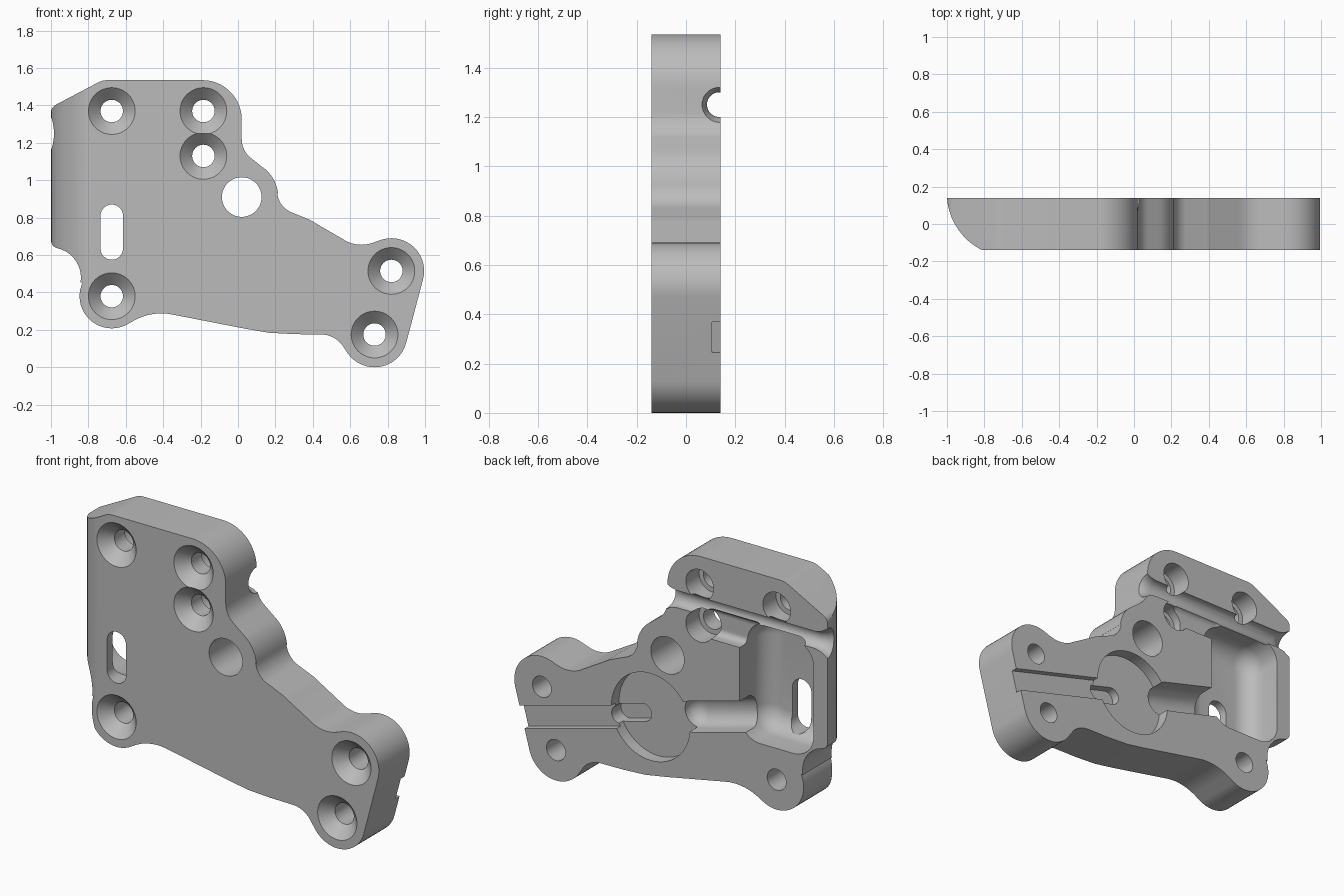
import bpy, bmesh
from math import sin, cos, pi, radians, ceil, atan2, degrees
from mathutils import Vector

cube = bpy.data.objects.get("Cube")
if cube:
    bpy.data.objects.remove(cube)

BACK, FRONT = 0.14, -0.14
OUT = 0.2          # cutters reach past the back face to here

metal = bpy.data.materials.new("plain grey")
metal.use_nodes = True
grey = (0.5, 0.5, 0.5, 1)
metal.diffuse_color = grey
metal.node_tree.nodes["Principled BSDF"].inputs["Base Color"].default_value = grey


def outline(arcs):
    """Chain of arcs (cx, cz, radius, start, end) joined by straight lines."""
    pts = []
    for cx, cz, r, a, b in arcs:
        n = max(2, ceil(abs(b - a) / 7))
        for i in range(n + 1):
            t = radians(a + (b - a) * i / n)
            pts.append((cx + r * cos(t), cz + r * sin(t)))
    return pts


def stadium(p, q, r):
    """Slot outline between two centres."""
    a = degrees(atan2(q[1] - p[1], q[0] - p[0]))
    return outline([(*q, r, a + 90, a - 90), (*p, r, a - 90, a - 270)])


def rounded_box(x0, x1, z0, z1, r):
    return outline([(x0 + r, z1 - r, r, 180, 90), (x1 - r, z1 - r, r, 90, 0),
                    (x1 - r, z0 + r, r, 0, -90), (x0 + r, z0 + r, r, -90, -180)])


def finish(name, bm):
    bmesh.ops.recalc_face_normals(bm, faces=bm.faces)
    mesh = bpy.data.meshes.new(name)
    bm.to_mesh(mesh)
    bm.free()
    ob = bpy.data.objects.new(name, mesh)
    bpy.context.collection.objects.link(ob)
    return ob


def prism(name, pts, lo, hi, fillet=0, upright=False):
    """Extrude an outline along y (or z if upright), with an optional floor fillet."""
    bm = bmesh.new()
    place = (lambda u, v: (u, v, lo)) if upright else (lambda u, v: (u, lo, v))
    floor = bm.faces.new([bm.verts.new(place(*p)) for p in pts])
    rim = list(floor.edges)
    new = bmesh.ops.extrude_face_region(bm, geom=[floor], use_keep_orig=True)["geom"]
    move = (0, 0, hi - lo) if upright else (0, hi - lo, 0)
    bmesh.ops.translate(bm, vec=move, verts=[g for g in new if isinstance(g, bmesh.types.BMVert)])
    if fillet:
        bmesh.ops.recalc_face_normals(bm, faces=bm.faces)
        bmesh.ops.bevel(bm, geom=rim, offset=fillet, segments=7, profile=0.5,
                        affect='EDGES', clamp_overlap=False)
    return finish(name, bm)


def lathe(name, profile, origin, axis, n=48):
    """Spin (distance, radius) pairs round an axis."""
    bm = bmesh.new()
    turn = Vector(axis).to_track_quat('Z', 'Y')
    rings = []
    for d, r in profile:
        rings.append([bm.verts.new(Vector(origin) + turn @ Vector(
            (r * cos(2 * pi * i / n), r * sin(2 * pi * i / n), d))) for i in range(n)])
    for a, b in zip(rings, rings[1:]):
        for i in range(n):
            j = (i + 1) % n
            bm.faces.new((a[i], a[j], b[j], b[i]))
    bm.faces.new(rings[0])
    bm.faces.new(rings[-1])
    return finish(name, bm)


# Plate body
body = prism("bracket_plate", outline([
    (-0.95, 1.36, 0.05, 180, 117), (-0.70, 1.435, 0.1, 117, 90),
    (-0.19, 1.325, 0.21, 90, 0), (0.15, 1.22, 0.13, 180, 238),
    (0.02, 0.91, 0.195, 58, 5), (0.33, 0.94, 0.12, 185, 243),
    (0.25, 0.52, 0.3, 63, 55), (0.66, 0.835, 0.18, 235, 290),
    (0.82, 0.515, 0.175, 110, -15), (0.73, 0.175, 0.175, -15, -150),
    (0.445, 0.035, 0.14, 30, 90), (0.3, 1.377, 1.2, -90, -103),
    (-0.41, -0.012, 0.3, 77, 117), (-0.675, 0.38, 0.172, -63, -205),
    (-1.0, 0.48, 0.16, -10, 70), (-0.955, 0.68, 0.045, -115, -180),
]), FRONT, BACK)
body.data.materials.append(metal)

cutters = []

# Rounded front edge on the right-hand side
cutters.append(prism("side_round", outline([(-0.66, 0.165, 0.341, 176, 250)])
               + [(-0.77, -0.3), (-1.2, -0.3), (-1.2, 0.19)], -0.1, 1.7, upright=True))

# Countersunk screw holes, some with a wide bore at the back
along_y = (0, 1, 0)
for x, z, wide in ((-0.675, 1.37, True), (-0.185, 1.37, True), (-0.185, 1.13, True),
                   (-0.675, 0.38, False), (0.82, 0.515, False), (0.73, 0.175, False)):
    shape = [(FRONT - 0.01, 0.135), (FRONT + 0.065, 0.06)]
    shape += [(0.02, 0.06), (0.02, 0.088), (OUT, 0.088)] if wide else [(OUT, 0.06)]
    cutters.append(lathe("screw_hole", shape, (x, 0, z), along_y))

# Plain through hole and long slot
cutters.append(lathe("through_hole", [(-OUT, 0.106), (OUT, 0.106)], (0.02, 0, 0.91), along_y))
cutters.append(prism("long_slot", stadium((-0.675, 0.635), (-0.675, 0.81), 0.06), -OUT, OUT))

# Deep pocket with a filleted floor
cutters.append(prism("deep_pocket", rounded_box(-0.91, -0.44, 0.56, 1.22, 0.13),
                     -0.09, OUT, fillet=0.11))


# Round recess and the features along its sloping centre line
def on_line(x):
    return (x, 0.527 - 0.268 * (x - 0.127))


cx, cz = on_line(0.127)
cutters.append(lathe("round_recess", [(BACK - 0.07, 0.25), (OUT, 0.25)], (cx, 0, cz), along_y, 64))
cutters.append(prism("edge_slot", stadium(on_line(0.3), on_line(1.2), 0.064), BACK - 0.035, OUT))
cutters.append(prism("key_slot", stadium(on_line(0.22), on_line(0.35), 0.05), BACK - 0.12, OUT))
cutters.append(prism("round_channel", stadium(on_line(-0.13), on_line(-0.6), 0.087),
                     -0.01, OUT, fillet=0.08))

# Cable groove across the back, flared at both ends, and its side branch
cutters.append(lathe("cable_groove", [(-1.06, 0.1), (-1.0, 0.085), (-0.96, 0.06), (-0.92, 0.05),
               (-0.04, 0.05), (0.0, 0.058), (0.02, 0.07), (0.06, 0.08)],
               (0, BACK - 0.005, 1.25), (1, 0, 0)))
cutters.append(prism("branch_groove", rounded_box(-0.56, -0.19, 1.078, 1.23, 0.05),
                     BACK - 0.07, OUT, fillet=0.035))

# Cut everything out of the plate
bpy.context.view_layer.objects.active = body
for tool in cutters:
    mod = body.modifiers.new(tool.name, 'BOOLEAN')
    mod.operation, mod.solver, mod.object = 'DIFFERENCE', 'EXACT', tool
    bpy.ops.object.modifier_apply(modifier=mod.name)
    bpy.data.objects.remove(tool)

for ob in bpy.context.selected_objects:
    ob.select_set(False)
body.select_set(True)
bpy.ops.object.shade_smooth_by_angle(angle=radians(30))
